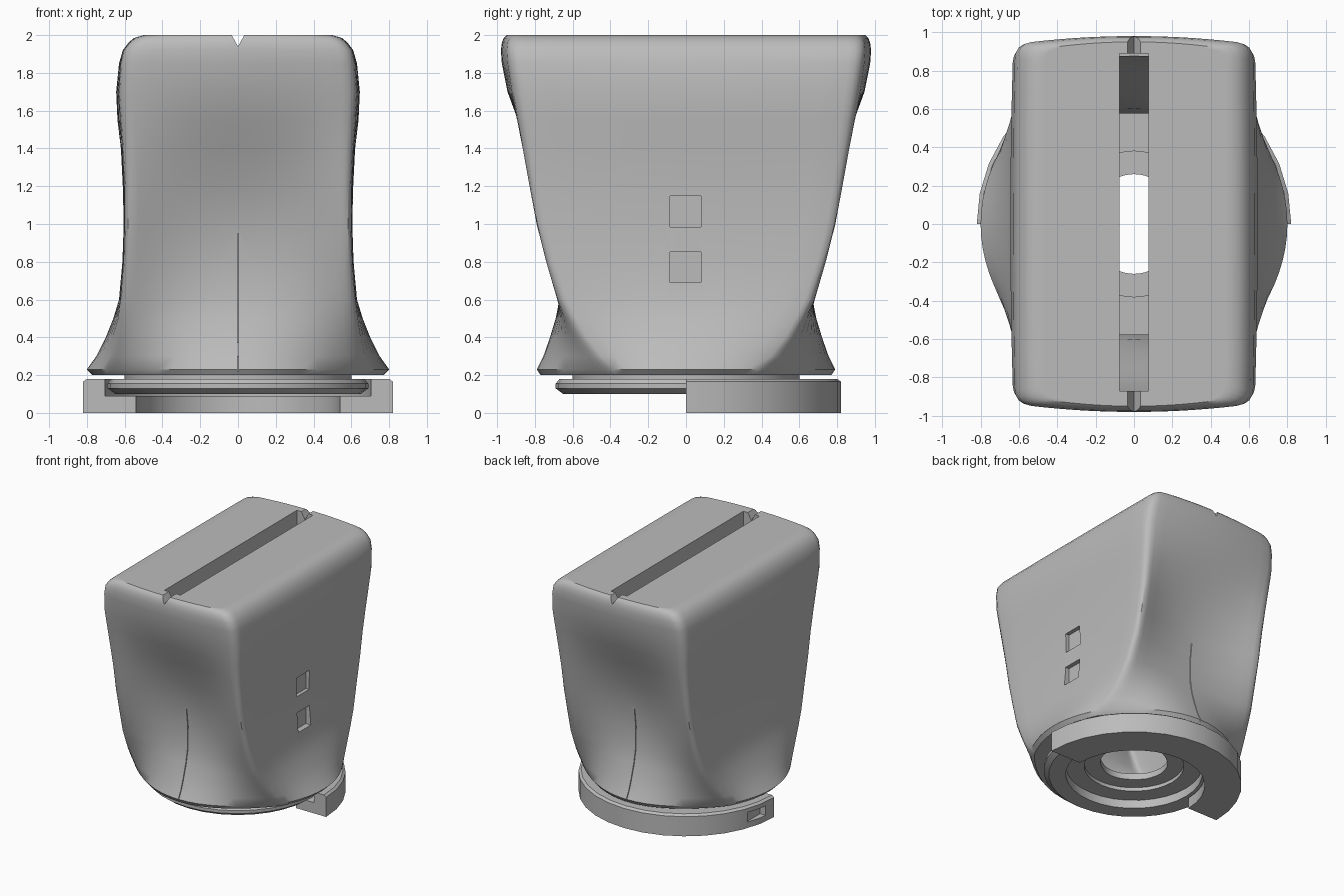
import bpy, bmesh, math
from mathutils import Vector

if "Cube" in bpy.data.objects:
    bpy.data.objects.remove(bpy.data.objects["Cube"])

grey = bpy.data.materials.new("matte grey")
grey.diffuse_color = (0.5, 0.5, 0.5, 1)
grey.use_nodes = True
grey.node_tree.nodes["Principled BSDF"].inputs["Base Color"].default_value = grey.diffuse_color


def make_object(name, bm):
    bmesh.ops.recalc_face_normals(bm, faces=bm.faces)
    me = bpy.data.meshes.new(name)
    bm.to_mesh(me)
    bm.free()
    me.materials.append(grey)
    ob = bpy.data.objects.new(name, me)
    bpy.context.collection.objects.link(ob)
    return ob


def shade(ob, angle=35):
    bpy.ops.object.select_all(action='DESELECT')
    ob.select_set(True)
    bpy.context.view_layer.objects.active = ob
    bpy.ops.object.shade_smooth_by_angle(angle=math.radians(angle))


def quarter(hx, cx, cy, yc):
    """Quarter outline: bowed side, softened corner, bowed end."""
    side = lambda s: Vector((hx + (cx - hx) * s * s, cy * s))
    end = lambda s: Vector((cx * (1 - s), cy + (yc - cy) * (1 - (1 - s) ** 2)))
    pts = [side(0.92 * i / 6) for i in range(7)]
    a, b, c = side(0.92), Vector((cx, cy)), end(0.12)
    pts += [a * (1 - t) ** 2 + b * 2 * t * (1 - t) + c * t * t for t in (0.25, 0.5, 0.75)]
    pts += [end(0.12 + 0.88 * i / 7) for i in range(8)]
    return pts


def loft(name, rows):
    """Stack mirrored outlines (z, side x, corner x, corner y, end y) into a closed solid."""
    bm = bmesh.new()
    rings = []
    for z, *dims in rows:
        q = quarter(*dims)
        half = q + [Vector((-p.x, p.y)) for p in q[-2::-1]]
        full = half + [Vector((p.x, -p.y)) for p in half[-2:0:-1]]
        rings.append([bm.verts.new((p.x, p.y, z)) for p in full])
    n = len(rings[0])
    for lo, hi in zip(rings, rings[1:]):
        for i in range(n):
            j = (i + 1) % n
            bm.faces.new((lo[i], lo[j], hi[j], hi[i]))
    bm.faces.new(rings[0])
    bm.faces.new(rings[-1])
    return make_object(name, bm)


def sweep(name, profile, segments, start=0.0, arc=math.tau):
    """Revolve a closed (radius, z) profile; partial arcs get end caps."""
    closed = abs(arc - math.tau) < 1e-6
    bm = bmesh.new()
    rings = []
    for i in range(segments if closed else segments + 1):
        a = start + arc * i / segments
        rings.append([bm.verts.new((r * math.cos(a), r * math.sin(a), z)) for r, z in profile])
    pairs = list(zip(rings, rings[1:])) + ([(rings[-1], rings[0])] if closed else [])
    m = len(profile)
    for p, q in pairs:
        for k in range(m):
            l = (k + 1) % m
            bm.faces.new((p[k], p[l], q[l], q[k]))
    if not closed:
        bm.faces.new(rings[0])
        bm.faces.new(rings[-1])
    return make_object(name, bm)


def prism(name, outline, y0, y1):
    """Extrude an (x, z) outline along y."""
    bm = bmesh.new()
    f = [bm.verts.new((x, y0, z)) for x, z in outline]
    b = [bm.verts.new((x, y1, z)) for x, z in outline]
    bm.faces.new(f)
    bm.faces.new(b)
    for i in range(len(f)):
        j = (i + 1) % len(f)
        bm.faces.new((f[i], f[j], b[j], b[i]))
    return make_object(name, bm)


def box(name, x0, x1, y0, y1, z0, z1):
    return prism(name, [(x0, z0), (x1, z0), (x1, z1), (x0, z1)], y0, y1)


def cut(ob, cutter):
    mod = ob.modifiers.new("cut", 'BOOLEAN')
    mod.operation, mod.solver, mod.object = 'DIFFERENCE', 'EXACT', cutter
    bpy.context.view_layer.objects.active = ob
    bpy.ops.object.modifier_apply(modifier=mod.name)
    bpy.data.objects.remove(cutter)


# Housing: round at the base, rectangular with pinched ends at the top
rows = [
    (0.20, 0.77, 0.66, 0.40, 0.77),
    (0.23, 0.80, 0.68, 0.42, 0.79),
    (0.30, 0.75, 0.66, 0.49, 0.755),
    (0.40, 0.70, 0.64, 0.57, 0.72),
    (0.50, 0.66, 0.63, 0.63, 0.69),
    (0.60, 0.63, 0.62, 0.685, 0.67),
    (0.80, 0.612, 0.605, 0.755, 0.665),
    (1.00, 0.605, 0.60, 0.81, 0.69),
    (1.20, 0.61, 0.60, 0.845, 0.745),
    (1.40, 0.62, 0.61, 0.875, 0.825),
    (1.55, 0.638, 0.62, 0.895, 0.89),
    (1.70, 0.645, 0.63, 0.915, 0.945),
    (1.85, 0.63, 0.62, 0.935, 0.975),
    (1.92, 0.61, 0.605, 0.94, 0.98),
    (1.96, 0.58, 0.575, 0.935, 0.975),
    (1.985, 0.55, 0.545, 0.925, 0.965),
    (2.00, 0.50, 0.50, 0.91, 0.95),
]
body = loft("housing", rows + [(2.00, 0.47, 0.47, 0.90, 0.94)])

# Hollow inside that follows the outer wall
wall = 0.09
cut(body, loft("chamber_cutter", [(z, hx - wall, cx - wall, cy - wall, yc - wall)
                                  for z, hx, cx, cy, yc in rows if 0.29 < z < 1.9]))
# Long top slot with a notch at each end
cut(body, box("slot_cutter", -0.075, 0.075, -0.87, 0.89, 1.80, 2.1))
for s in (-1, 1):
    cut(body, prism("notch_cutter", [(0, 1.94), (0.05, 2.03), (-0.05, 2.03)],
                    min(s * 0.84, s * 1.1), max(s * 0.84, s * 1.1)))
# Bore through the base
cut(body, loft("bore_cutter", [(z, 0.26, 0.222, 0.135, 0.26) for z in (0.1, 0.26)]))
cut(body, loft("bore_step_cutter", [(z, 0.38, 0.325, 0.20, 0.38) for z in (0.25, 0.4)]))
# Two square recesses on one side
for z in (0.69, 0.985):
    cut(body, box("recess_cutter", 0.575, 0.9, -0.085, 0.08, z, z + 0.162))
# Hairline seam down the middle of each end
for s in (-1, 1):
    cut(body, box("seam_cutter", -0.003, 0.003, min(s * 0.64, s), max(s * 0.64, s), 0.22, 0.95))
shade(body)

# Neck and flange under the housing
flange = sweep("flange", [(0.52, 0.10), (0.65, 0.10), (0.69, 0.13), (0.69, 0.155), (0.67, 0.18),
                          (0.60, 0.18), (0.60, 0.21), (0.38, 0.21), (0.38, 0.17), (0.52, 0.17)], 32)
shade(flange)

# Half-ring collar hooked around the flange
collar = sweep("collar", [(0.54, 0.0), (0.82, 0.0), (0.82, 0.165), (0.80, 0.18), (0.705, 0.18),
                          (0.705, 0.09), (0.54, 0.09)], 16, 0.0, math.pi)
cut(collar, box("pocket_cutter", -0.9, -0.76, 0.10, 0.28, 0.05, 0.13))
shade(collar)
